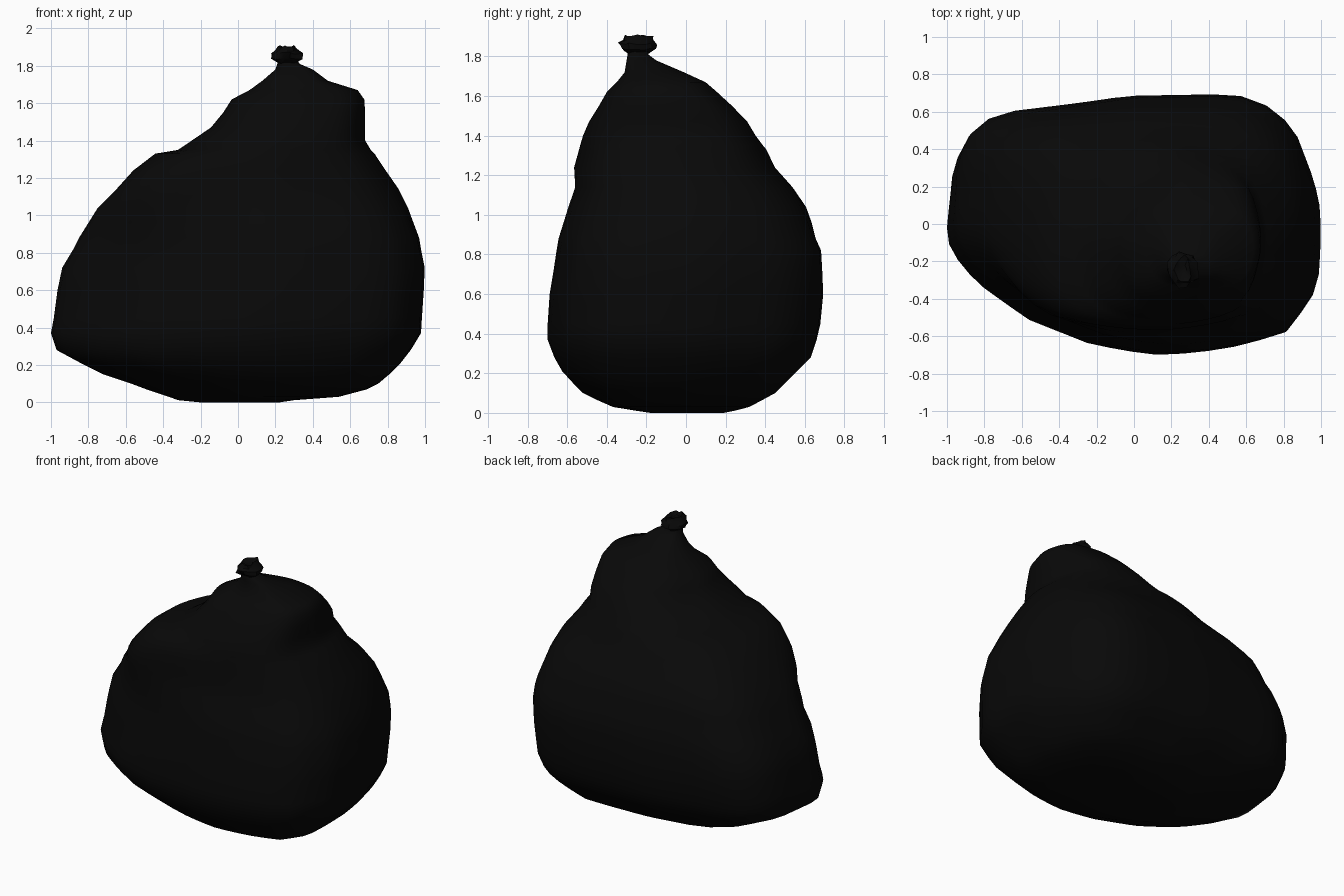
import bpy, bmesh, math, random

if "Cube" in bpy.data.objects:
    bpy.data.objects.remove(bpy.data.objects["Cube"])

random.seed(4)
black = bpy.data.materials.new("bin bag black")
black.diffuse_color = (0.0025, 0.0025, 0.0025, 1)
black.use_nodes = True
black.node_tree.nodes["Principled BSDF"].inputs["Base Color"].default_value = black.diffuse_color
N = 48

# plan outline of the belly, anticlockwise
PLAN = [(1, -.05), (.99, .12), (.95, .26), (.87, .47), (.78, .59), (.67, .66), (.53, .7),
        (-.05, .69), (-.7, .585), (-.82, .53), (-.91, .43), (-.96, .28), (-1, 0), (-.98, -.12),
        (-.91, -.21), (-.83, -.3), (-.55, -.5), (-.22, -.64), (.1, -.7), (.33, -.69),
        (.58, -.65), (.82, -.58), (.88, -.5), (.95, -.42), (.99, -.28)]


def plan_point(a):
    """Where the ray at angle a (in a squashed frame) meets the plan outline, scaled to +-1."""
    d = (math.cos(a), math.sin(a))
    pts = [(x, y / .7) for x, y in PLAN]
    for p, q in zip(pts, pts[1:] + pts[:1]):
        e = (q[0] - p[0], q[1] - p[1])
        den = d[0] * e[1] - d[1] * e[0]
        if abs(den) < 1e-9:
            continue
        t = (p[0] * e[1] - p[1] * e[0]) / den
        u = (p[0] * d[1] - p[1] * d[0]) / den
        if t > 0 and -1e-6 <= u <= 1 + 1e-6:
            return t * d[0], t * d[1]
    return d


def shoulder_point(a, n=2.6):
    c, s = math.cos(a), math.sin(a)
    r = (abs(c) ** n + abs(s) ** n) ** (-1 / n)
    return r * c, r * s


def loft(name, rings, angle):
    bm = bmesh.new()
    loops = [[bm.verts.new(p) for p in ring] for ring in rings]
    for a, b in zip(loops, loops[1:]):
        for i in range(len(a)):
            j = (i + 1) % len(a)
            bm.faces.new((a[i], a[j], b[j], b[i]))
    bm.faces.new(loops[0][::-1])
    bm.faces.new(loops[-1])
    bmesh.ops.recalc_face_normals(bm, faces=bm.faces)
    me = bpy.data.meshes.new(name)
    bm.to_mesh(me)
    bm.free()
    me.materials.append(black)
    ob = bpy.data.objects.new(name, me)
    bpy.context.collection.objects.link(ob)
    bpy.context.view_layer.objects.active = ob
    ob.select_set(True)
    bpy.ops.object.shade_smooth_by_angle(angle=math.radians(angle))
    ob.select_set(False)
    return ob


# soft bulges (+) and dents (-): angle in degrees, height, angle width, height width, amount
BUMPS = [(225, 1.14, 28, .13, .10), (225, .2, 30, .15, .05), (45, .2, 25, .15, .03),
         (138, 1.48, 35, .13, -.22), (140, .6, 25, .3, .035), (140, 1.05, 25, .13, .03)]

# bag body: z, left, right, front, back
LEVELS = [
    (0, -.2, .22, -.18, .19), (.012, -.32, .3, -.26, .25), (.03, -.37, .54, -.37, .32),
    (.07, -.49, .69, -.46, .395), (.1, -.57, .75, -.52, .45), (.15, -.72, .81, -.57, .5),
    (.21, -.84, .87, -.625, .56), (.28, -.97, .925, -.665, .63), (.37, -1, .98, -.7, .66),
    (.45, -.985, .985, -.7, .68), (.6, -.965, .995, -.69, .695), (.72, -.94, 1, -.67, .69),
    (.82, -.88, .98, -.655, .685), (.88, -.85, .97, -.645, .66), (.96, -.8, .94, -.62, .64),
    (1.04, -.75, .91, -.595, .61), (1.14, -.65, .86, -.56, .54), (1.24, -.56, .79, -.565, .45),
    (1.33, -.45, .73, -.54, .41), (1.35, -.33, .71, -.535, .395), (1.4, -.26, .68, -.52, .36),
    (1.47, -.16, .68, -.49, .32), (1.55, -.09, .68, -.44, .24), (1.62, -.04, .675, -.4, .16),
    (1.67, .06, .64, -.35, .1), (1.72, .13, .48, -.31, -.01), (1.78, .2, .4, -.3, -.15),
    (1.81, .21, .33, -.295, -.19), (1.84, .22, .31, -.29, -.19)]
body = []
for z, l, r, f, b in LEVELS:
    blend = min(1, max(0, (z - .8) / .5))
    fold = .02 * min(1, max(0, (z - .9) / .5))
    ring = []
    for i in range(N):
        a = 2 * math.pi * i / N
        p, s = plan_point(a), shoulder_point(a)
        x = p[0] * (1 - blend) + s[0] * blend
        y = p[1] * (1 - blend) + s[1] * blend
        # gathers running down from the knot
        k = 1 - fold * (1 - math.cos(8 * a)) / 2
        for deg, bz, wa, wz, amount in BUMPS:
            da = (math.degrees(a) - deg + 180) % 360 - 180
            k += amount * math.exp(-(da / wa) ** 2 - ((z - bz) / wz) ** 2)
        # stay inside the silhouette box of this level
        x, y = max(-1, min(1, x * k)), max(-1, min(1, y * k))
        ring.append(((l + r) / 2 + x * (r - l) / 2, (f + b) / 2 + y * (b - f) / 2, z))
    body.append(ring)
loft("bag_body", body, 60)

# crumpled knot above the neck
knot = []
for z, rx, ry in [(1.815, .045, .05), (1.84, .085, .09), (1.865, .09, .095),
                  (1.885, .06, .085), (1.905, .045, .075), (1.89, .02, .03)]:
    ring = []
    for i in range(14):
        a = 2 * math.pi * i / 14
        k = 1 + random.uniform(-.2, .1)
        ring.append((.26 + rx * k * math.cos(a), -.245 + ry * k * math.sin(a),
                     z + random.uniform(-.008, .006)))
    knot.append(ring)
loft("tied_knot", knot, 40)
